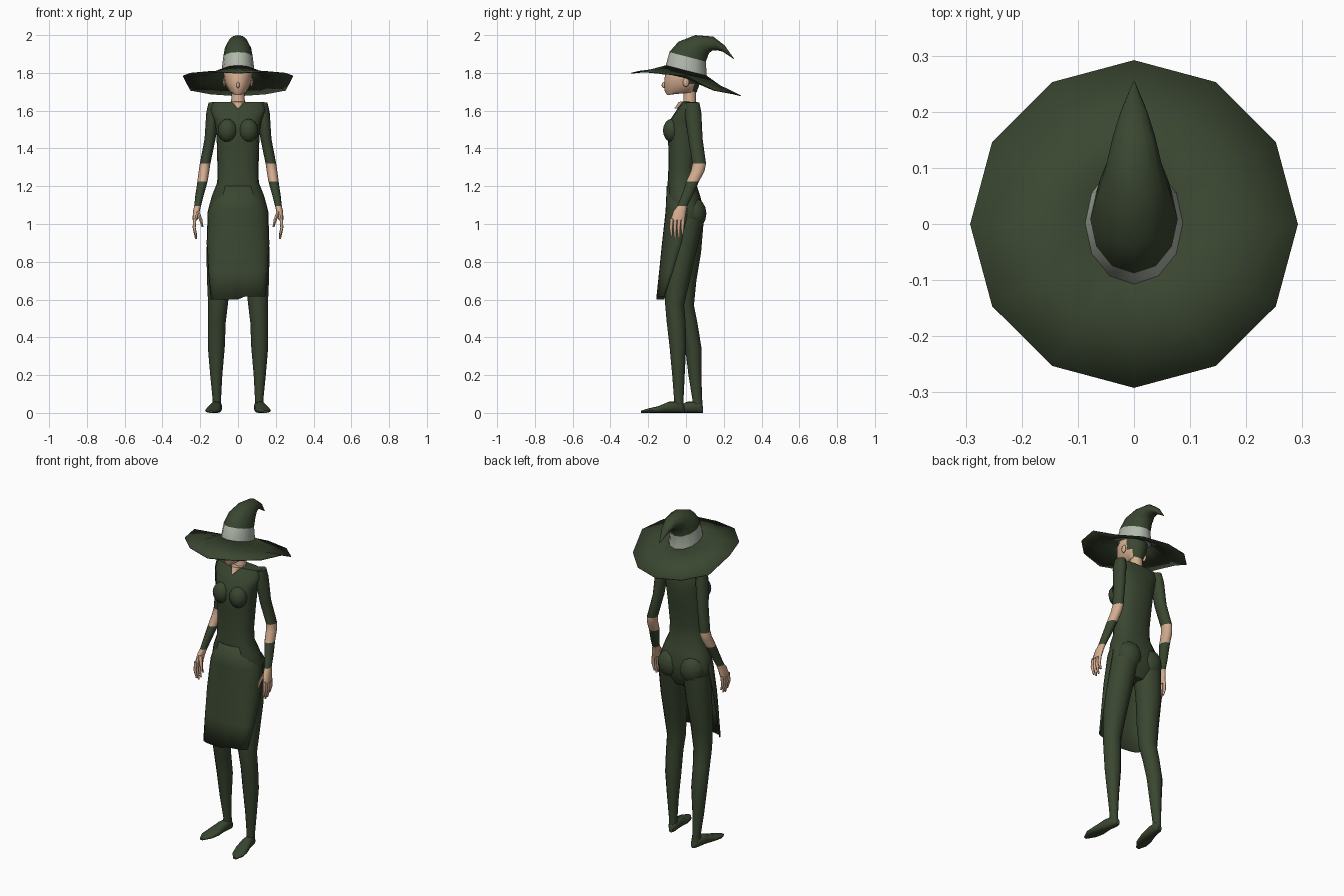
import bpy, bmesh, math
from mathutils import Vector


def material(name, rgb):
    m = bpy.data.materials.new(name)
    m.diffuse_color = (*rgb, 1)
    return m


GREEN = material("dark green cloth", (0.042, 0.061, 0.030))
BAND = material("pale grey band", (0.44, 0.48, 0.41))
SKIN = material("skin", (0.66, 0.42, 0.28))
MATS = [GREEN, BAND, SKIN]


def finish(name, bm, angle=50, solid=0):
    bmesh.ops.recalc_face_normals(bm, faces=bm.faces)
    me = bpy.data.meshes.new(name)
    bm.to_mesh(me)
    bm.free()
    ob = bpy.data.objects.new(name, me)
    bpy.context.collection.objects.link(ob)
    for m in MATS:
        me.materials.append(m)
    bpy.ops.object.select_all(action='DESELECT')
    ob.select_set(True)
    bpy.context.view_layer.objects.active = ob
    bpy.ops.object.shade_smooth_by_angle(angle=math.radians(angle))
    if solid:
        mod = ob.modifiers.new("thickness", 'SOLIDIFY')
        mod.thickness = solid
    return ob


def spow(v, p):
    return math.copysign(abs(v) ** p, v)


def loft(name, secs, mats=None, n=12, p=1.0, cap=True, rule=None, edge=None, solid=0):
    """Each section: front y,z / back y,z / half width / centre x."""
    bm = bmesh.new()
    rings = []
    for yf, zf, yb, zb, w, cx in secs:
        f, b = Vector((cx, yf, zf)), Vector((cx, yb, zb))
        c, v = (f + b) / 2, (b - f) / 2
        ring = []
        for i in range(n):
            a = 2 * math.pi * i / n
            ring.append(bm.verts.new(c + Vector((w * spow(math.sin(a), p), 0, 0)) - v * spow(math.cos(a), p)))
        rings.append(ring)
    if edge:
        for i, vert in enumerate(rings[-1]):
            vert.co.z = edge[min(i, n - i)]
    for k in range(len(rings) - 1):
        for i in range(n):
            j = (i + 1) % n
            fc = bm.faces.new((rings[k][i], rings[k][j], rings[k + 1][j], rings[k + 1][i]))
            fc.material_index = mats[min(k, len(mats) - 1)] if mats else 0
    if cap:
        for ring, mi in ((rings[0], 0), (rings[-1], -1)):
            bm.faces.new(ring).material_index = mats[mi] if mats else 0
    if rule:
        for fc in bm.faces:
            fc.material_index = rule(fc.calc_center_median())
    return finish(name, bm, solid=solid)


def level(x, y, z, rx, ry):
    return (y - ry, z, y + ry, z, rx, x)


def ball(name, loc, size, mat=0):
    bm = bmesh.new()
    bmesh.ops.create_uvsphere(bm, u_segments=12, v_segments=8, radius=1)
    for v in bm.verts:
        v.co = Vector(loc) + Vector([a * b for a, b in zip(v.co, size)])
    for f in bm.faces:
        f.material_index = mat
    return finish(name, bm)


# Hat: bent crown with band, and a wavy twelve-sided brim
loft("hat_crown", [(-.107, 1.84, .11, 1.785, .087, 0), (-.088, 1.91, .105, 1.86, .078, 0),
                   (-.04, 1.965, .122, 1.905, .069, 0), (.05, 2.0, .14, 1.918, .052, 0),
                   (.145, 1.992, .165, 1.92, .038, 0), (.205, 1.945, .195, 1.912, .024, 0),
                   (.254, 1.876, .252, 1.874, .002, 0)], [1, 0])
loft("hat_brim", [(-.107, 1.84, .11, 1.785, .087, 0), (-.19, 1.818, .18, 1.735, .18, 0),
                  (-.292, 1.80, .292, 1.68, .292, 0)], cap=False, solid=.004,
     edge=[1.80, 1.81, 1.80, 1.785, 1.71, 1.69, 1.68])

# Head with hair at the back, nose, ears and neck
loft("head", [(-.10, 1.682, -.04, 1.69, .022, 0), (-.113, 1.705, .055, 1.695, .046, 0),
              (-.116, 1.745, .072, 1.74, .068, 0), (-.11, 1.80, .08, 1.79, .076, 0),
              (-.08, 1.86, .07, 1.84, .06, 0)], n=16, rule=lambda c: 0 if c.y > .025 else 2)
ball("nose", (0, -.116, 1.735), (.009, .013, .016), 2)
loft("neck", [level(0, .012, 1.60, .045, .045), level(0, .02, 1.65, .036, .034),
              level(0, .02, 1.72, .034, .034)], [2])
loft("neckline_skin", [(-.062, 1.612, -.03, 1.61, .004, 0), (-.038, 1.647, .05, 1.65, .042, 0)], [2])

# Torso
loft("torso", [(-.02, 1.645, .06, 1.645, .14, 0), (-.052, 1.60, .075, 1.60, .148, 0),
               (-.085, 1.55, .08, 1.55, .125, 0), (-.10, 1.50, .08, 1.50, .117, 0),
               (-.094, 1.42, .068, 1.42, .112, 0), (-.093, 1.30, .05, 1.30, .109, 0),
               (-.097, 1.22, .052, 1.22, .110, 0), (-.10, 1.15, .075, 1.15, .138, 0),
               (-.09, 1.08, .092, 1.08, .157, 0), (-.07, 1.0, .085, 1.0, .157, 0),
               (-.04, .94, .05, .94, .10, 0)], n=20, p=.85)
for s in (-1, 1):
    ball("bust", (s * .055, -.075, 1.495), (.052, .047, .062))
    ball("seat", (s * .072, .04, 1.055), (.075, .068, .085))
    ball("ear", (s * .073, .0, 1.75), (.008, .016, .024), 2)

# Front skirt panel, open at the back
bm = bmesh.new()
rows = []
N = 14
for z, w, yf, ys in [(1.2, .112, -.102, .0), (1.07, .16, -.108, .01), (.9, .166, -.127, -.025),
                     (.75, .158, -.142, -.07), (.605, .145, -.157, -.115)]:
    row = []
    for i in range(N + 1):
        a = math.pi * (i / N - .5)
        drop = (.012 if a > 0 else -.004) if z < .7 else 0
        row.append(bm.verts.new((w * spow(math.sin(a), .9), ys + (yf - ys) * spow(math.cos(a), .75), z + drop)))
    rows.append(row)
for r, q in zip(rows, rows[1:]):
    for i in range(N):
        bm.faces.new((r[i], r[i + 1], q[i + 1], q[i]))
finish("skirt_panel", bm, solid=.004)

# Legs and feet: the +x leg steps forward, the other stays back
ZX = [(1.03, .08, .078), (.85, .095, .072), (.7, .102, .062), (.57, .106, .052), (.48, .112, .047),
      (.35, .115, .045), (.2, .115, .032), (.07, .112, .022), (.02, .112, .024)]
STANCE = {1: [(.015, .08), (-.02, .075), (-.045, .065), (-.06, .05), (-.052, .05),
              (-.043, .044), (-.04, .033), (-.038, .025), (-.038, .026)],
          -1: [(.015, .08), (.01, .07), (-.005, .06), (-.008, .05), (.012, .048),
               (.038, .043), (.047, .034), (.06, .026), (.06, .028)]}
for s, depth in STANCE.items():
    loft("leg", [level(s * x, y, z, rx, ry) for (z, x, rx), (y, ry) in zip(ZX, depth)])
    ya = depth[-1][0]
    loft("foot", [(ya + dy, top, ya + dy, 0, w, s * x) for dy, top, w, x in
                  [(.03, .035, .012, .108), (.01, .06, .026, .11), (-.05, .06, .03, .118),
                   (-.11, .035, .04, .128), (-.16, .024, .036, .138), (-.2, .012, .012, .145)]], p=.8)

# Arms: sleeve, bare elbow, cuff, hand with fingers and thumb
for s in (-1, 1):
    loft("arm", [level(s * x, y, z, rx, ry) for x, y, z, rx, ry in
                 [(.128, .035, 1.643, .028, .036), (.134, .037, 1.59, .034, .044),
                  (.148, .05, 1.45, .029, .038), (.174, .07, 1.32, .028, .036),
                  (.18, .062, 1.28, .028, .036), (.188, .035, 1.225, .027, .034),
                  (.204, .005, 1.15, .022, .029), (.214, -.02, 1.095, .018, .026),
                  (.220, -.032, 1.07, .018, .033), (.228, -.045, 1.02, .013, .038)]],
         [0, 0, 0, 2, 2, 0, 0, 2, 2])
    for k in range(4):
        y, end = -.075 + k * .02, (.935, .92, .925, .945)[k]
        loft("finger", [level(s * .229, y, 1.03, .009, .010), level(s * .232, y - .004, .98, .008, .009),
                        level(s * .222, y - .002, end, .005, .005)], [2], n=8)
    loft("thumb", [level(s * .215, -.055, 1.065, .011, .013), level(s * .198, -.072, 1.025, .009, .010),
                   level(s * .188, -.076, .985, .005, .006)], [2], n=8)
